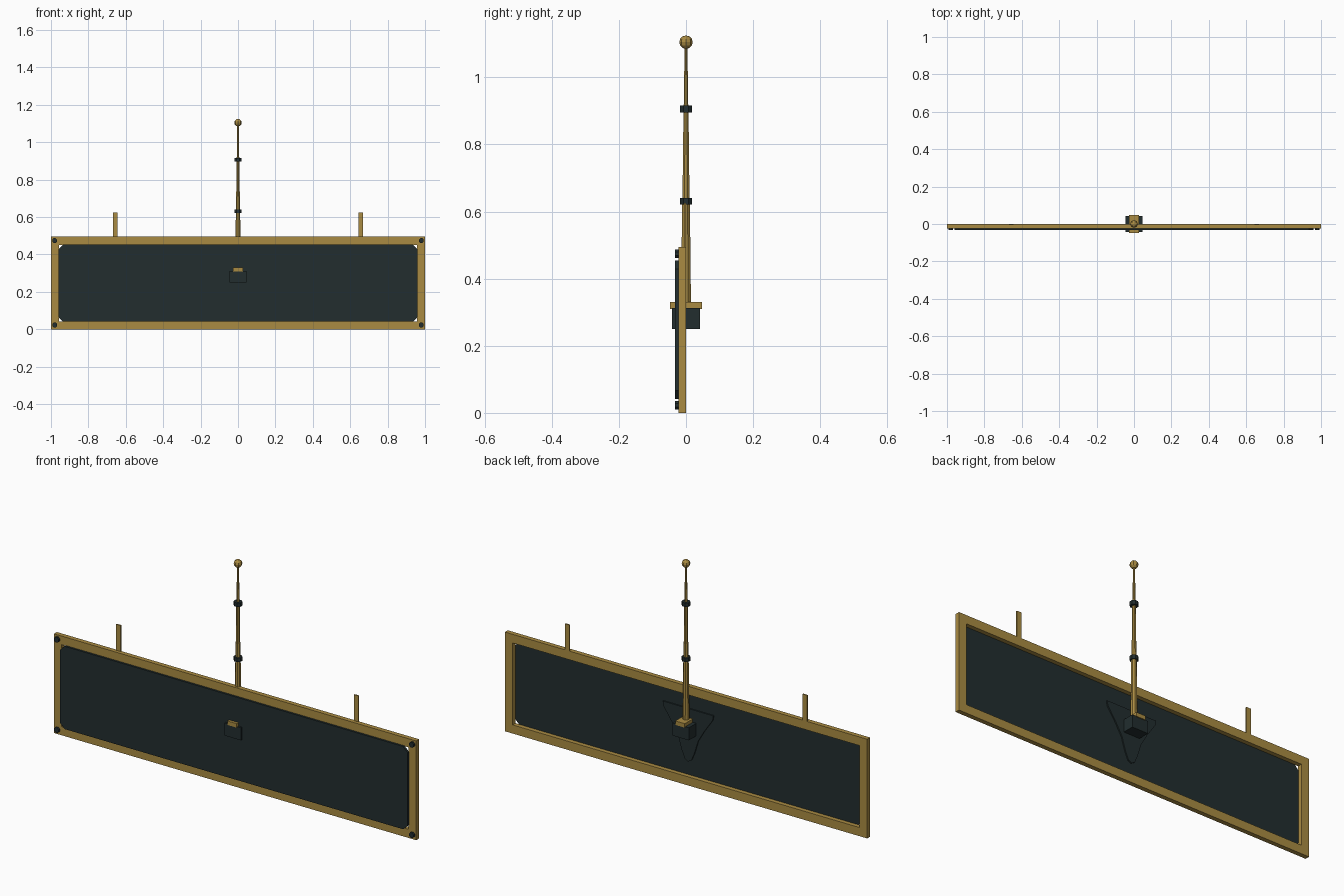
import bpy, bmesh, math

cube = bpy.data.objects.get("Cube")
if cube:
    bpy.data.objects.remove(cube, do_unlink=True)


def material(name, color):
    m = bpy.data.materials.new(name)
    m.use_nodes = True
    m.diffuse_color = (*color, 1)
    m.node_tree.nodes["Principled BSDF"].inputs["Base Color"].default_value = (*color, 1)
    return m


BRASS = material("aged brass", (0.40, 0.26, 0.055))
DARK = material("dark slate", (0.016, 0.027, 0.028))


def finish(name, bm, mat):
    bmesh.ops.recalc_face_normals(bm, faces=bm.faces)
    mesh = bpy.data.meshes.new(name)
    bm.to_mesh(mesh)
    bm.free()
    mesh.materials.append(mat)
    ob = bpy.data.objects.new(name, mesh)
    bpy.context.collection.objects.link(ob)
    return ob


def plate(name, outline, y0, y1, mat):
    """Extrude an x-z outline from y0 to y1."""
    bm = bmesh.new()
    face = bm.faces.new([bm.verts.new((x, y0, z)) for x, z in outline])
    ext = bmesh.ops.extrude_face_region(bm, geom=[face])["geom"]
    verts = [v for v in ext if isinstance(v, bmesh.types.BMVert)]
    bmesh.ops.translate(bm, verts=verts, vec=(0, y1 - y0, 0))
    return finish(name, bm, mat)


def rect(x0, x1, z0, z1):
    return [(x0, z0), (x1, z0), (x1, z1), (x0, z1)]


def lathe(name, profile, mat, sides=8):
    """Spin (radius, z) pairs around the z axis, with closed ends."""
    bm = bmesh.new()
    rings = []
    for r, z in profile:
        angles = [math.tau * (i + 0.5) / sides for i in range(sides)]
        rings.append([bm.verts.new((r * math.cos(a), r * math.sin(a), z)) for a in angles])
    for low, high in zip(rings, rings[1:]):
        for i in range(sides):
            j = (i + 1) % sides
            bm.faces.new((low[i], low[j], high[j], high[i]))
    bm.faces.new(rings[0])
    bm.faces.new(rings[-1])
    return finish(name, bm, mat)


H = 0.495      # sign height
B = 0.043      # frame bar width
FRONT = -0.023

# Hollow rectangular frame
bm = bmesh.new()
loops = []
for y in (FRONT, 0):
    for inset in (0, B):
        loops.append([bm.verts.new((x, y, z))
                      for x, z in rect(inset - 1, 1 - inset, inset, H - inset)])
fo, fi, bo, bi = loops
for a, b in ((fo, fi), (fi, bi), (bi, bo), (bo, fo)):
    for i in range(4):
        j = (i + 1) % 4
        bm.faces.new((a[i], a[j], b[j], b[i]))
finish("sign_frame", bm, BRASS)

# Sign panel with clipped corners
px, z0, z1, c = 0.96, B - 0.002, H - B + 0.002, 0.025
plate("sign_panel", [(-px + c, z0), (px - c, z0), (px, z0 + c), (px, z1 - c),
                     (px - c, z1), (-px + c, z1), (-px, z1 - c), (-px, z0 + c)],
      -0.033, -0.022, DARK)

# Corner bolts and hanger straps
for side, s in (("left", 1), ("right", -1)):
    for level, z in (("lower", 0.023), ("upper", H - 0.021)):
        ring = [(s * 0.98 + 0.014 * math.cos(math.tau * (i + 0.5) / 8),
                 z + 0.014 * math.sin(math.tau * (i + 0.5) / 8)) for i in range(8)]
        plate(f"{level}_{side}_bolt", ring, -0.033, FRONT, DARK)
    plate(f"{side}_hanger_strap", rect(s * 0.656 - 0.0125, s * 0.656 + 0.0125, H - 0.01, 0.625),
          -0.006, 0.0, BRASS)

# Tapered shield plate on the back of the panel
half = [(0.14, 0.375), (0.135, 0.35), (0.09, 0.285), (0.055, 0.225), (0.035, 0.16), (0.018, 0.12)]
plate("back_shield", half + [(0, 0.11)] + [(-x, z) for x, z in reversed(half)],
      -0.022, -0.016, DARK)

# Mount block and its cap
plate("mount_block", rect(-0.045, 0.045, 0.25, 0.313), -0.042, 0.042, DARK)
plate("mount_cap", rect(-0.026, 0.026, 0.31, 0.33), -0.047, 0.047, BRASS)

# Telescoping pole, collars and ball finial
lathe("pole_lower", [(0.016, 0.325), (0.0125, 0.63)], BRASS)
lathe("pole_middle", [(0.0115, 0.63), (0.008, 0.905)], BRASS)
lathe("pole_upper", [(0.0075, 0.905), (0.0045, 1.09)], BRASS)
for name, z in (("lower_collar", 0.631), ("upper_collar", 0.906)):
    lathe(name, [(0.02, z - 0.01), (0.02, z + 0.01)], DARK)
bm = bmesh.new()
bmesh.ops.create_uvsphere(bm, u_segments=8, v_segments=6, radius=0.02)
bmesh.ops.translate(bm, verts=bm.verts, vec=(0, 0, 1.105))
finish("ball_finial", bm, BRASS)
